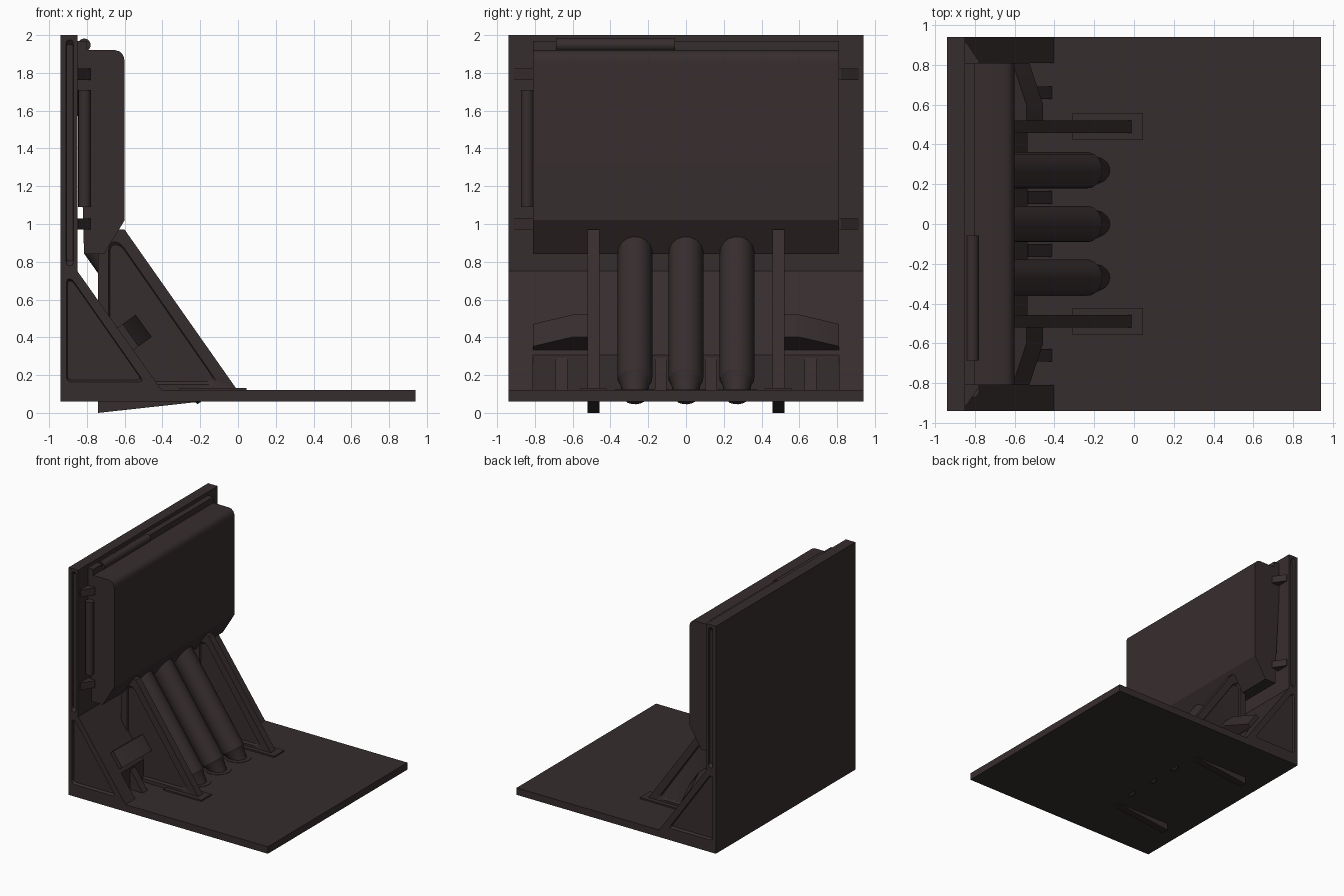
import bpy, bmesh, math
from mathutils import Vector

if "Cube" in bpy.data.objects:
    bpy.data.objects.remove(bpy.data.objects["Cube"])

mat = bpy.data.materials.new("dark brown")
mat.diffuse_color = (0.037, 0.026, 0.027, 1)
mat.use_nodes = True
mat.node_tree.nodes["Principled BSDF"].inputs["Base Color"].default_value = mat.diffuse_color


def finish(name, bm):
    bmesh.ops.recalc_face_normals(bm, faces=bm.faces)
    me = bpy.data.meshes.new(name)
    bm.to_mesh(me)
    bm.free()
    ob = bpy.data.objects.new(name, me)
    bpy.context.collection.objects.link(ob)
    me.materials.append(mat)
    return ob


def loft(name, loops):
    """Closed solid through matching loops of 3D points."""
    bm = bmesh.new()
    rings = [[bm.verts.new(p) for p in lp] for lp in loops]
    n = len(rings[0])
    for a, b in zip(rings, rings[1:]):
        for i in range(n):
            j = (i + 1) % n
            bm.faces.new((a[i], a[j], b[j], b[i]))
    bm.faces.new(rings[0])
    bm.faces.new(rings[-1])
    return finish(name, bm)


def prism(name, prof, y0, y1):
    """Front (x, z) profile extruded along y."""
    return loft(name, [[(x, y, z) for x, z in prof] for y in (y0, y1)])


def box(name, x0, x1, y0, y1, z0, z1):
    return prism(name, [(x0, z0), (x1, z0), (x1, z1), (x0, z1)], y0, y1)


def cut(ob, cutter):
    m = ob.modifiers.new("cut", 'BOOLEAN')
    m.operation, m.object, m.solver = 'DIFFERENCE', cutter, 'EXACT'
    bpy.context.view_layer.objects.active = ob
    bpy.ops.object.modifier_apply(modifier=m.name)
    bpy.data.objects.remove(cutter)


def rounded(prof, r):
    """Round the corners of a profile; r is limited by the edge lengths."""
    out = []
    for i, p in enumerate(prof):
        p = Vector(p)
        ea, eb = Vector(prof[i - 1]) - p, Vector(prof[(i + 1) % len(prof)]) - p
        a = p + ea.normalized() * min(r, ea.length * 0.45)
        b = p + eb.normalized() * min(r, eb.length * 0.45)
        for k in range(5):
            t = k / 4
            out.append(a * (1 - t) ** 2 + p * (2 * t * (1 - t)) + b * t * t)
    return out


def pocket(ob, prof, r, y, depth):
    """Shallow rounded recess with slightly sloping walls, cut from y inwards."""
    pts = rounded(prof, r)
    c = sum(pts, Vector((0, 0))) / len(pts)
    s = math.copysign(1, depth)
    loops = []
    for yy, k in ((y + 0.01 * s, 1), (y, 1), (y - depth, 0.96)):
        loops.append([(c.x + (p.x - c.x) * k, yy, c.y + (p.y - c.y) * k) for p in pts])
    cut(ob, loft("cutter", loops))


def tube(name, start, axis, rings, n=16):
    """Round bar: rings are (distance along axis, radius)."""
    axis = Vector(axis).normalized()
    u = axis.orthogonal().normalized()
    v = axis.cross(u)
    loops = []
    for t, r in rings:
        c = Vector(start) + axis * t
        loops.append([c + (u * math.cos(i * math.tau / n) + v * math.sin(i * math.tau / n)) * r
                      for i in range(n)])
    return loft(name, loops)


# floor plate and upright wall
box("floor_plate", -0.94, 0.94, -0.94, 0.94, 0.06, 0.12)
wall = box("back_wall", -0.94, -0.85, -0.94, 0.94, 0.75, 2.0)

# sloping foot of the wall, notched between its two cheeks
foot = prism("wall_foot", [(-0.94, 0.115), (-0.94, 0.75), (-0.85, 0.75), (-0.40, 0.115)], -0.94, 0.94)
cut(foot, box("cutter", -0.535, -0.3, -0.81, 0.81, 0.05, 0.4))

# recesses in the outer side faces
for s in (-1, 1):
    pocket(wall, [(-0.91, 0.78), (-0.872, 0.78), (-0.872, 1.975), (-0.91, 1.975)], 0.018, 0.94 * s, 0.02 * s)
    pocket(foot, [(-0.908, 0.163), (-0.497, 0.163), (-0.88, 0.71), (-0.908, 0.71)], 0.03, 0.94 * s, 0.02 * s)

# large raised panel on the wall
prism("wall_panel", [(-0.85, 1.97), (-0.80, 1.97), (-0.80, 1.92), (-0.65, 1.92), (-0.628, 1.914),
                     (-0.612, 1.9), (-0.603, 1.88), (-0.60, 1.85), (-0.60, 1.02), (-0.71, 0.84),
                     (-0.815, 0.84), (-0.822, 1.09), (-0.85, 1.6)], -0.81, 0.81)

# bars along the panel's top and left edges
tube("top_bar", (-0.814, -0.687, 1.948), (0, 1, 0), [(0, 0.034), (0.63, 0.034)])
tube("side_bar", (-0.812, -0.84, 1.09), (0, 0, 1), [(0, 0.034), (0.62, 0.034)])

# triangular clips beside the panel
for s in (-1, 1):
    for z in (0.97, 1.762):
        loft("panel_clip", [[(-0.855, 0.80 * s, h), (-0.78, 0.80 * s, h), (-0.78, 0.82 * s, h),
                             (-0.845, 0.915 * s, h), (-0.855, 0.915 * s, h)] for h in (z, z + 0.06)])

# leaning pipes with tapered ends and floor rings
for y in (-0.27, 0, 0.27):
    tube("leaning_pipe", (-0.741, y, 0.898), (0.575, 0, -0.818),
         [(0, 0.092), (0.88, 0.092), (0.90, 0.08), (1.0, 0.06)])
    tube("pipe_ring", (-0.19, y, 0.115), (0, 0, 1), [(0, 0.105), (0.008, 0.105)], 24)

# triangular struts and their foot pads
for s in (-1, 1):
    yc = 0.49 * s
    strut = prism("strut", [(-0.74, 0.0), (-0.01, 0.08), (-0.01, 0.13), (-0.60, 0.97), (-0.74, 0.97)],
                  yc - 0.031, yc + 0.031)
    for f in (-1, 1):
        pocket(strut, [(-0.685, 0.15), (-0.10, 0.15), (-0.625, 0.905), (-0.685, 0.905)],
               0.05, yc + 0.031 * f, 0.012 * f)
    box("strut_pad", -0.31, 0.045, yc - 0.068, yc + 0.068, 0.115, 0.132)

# brackets on the slope, thinning towards the cheeks
d, n = Vector((0.581, 0, -0.814)), Vector((0.814, 0, 0.581))
base = Vector((-0.635, 0, 0.453))
for s in (-1, 1):
    loops = []
    for y, h in ((0.50, 0.115), (0.60, 0.115), (0.81, 0.03)):
        o = base + Vector((0, y * s, 0))
        loops.append([o - n * 0.02, o + n * h, o + n * h + d * 0.145, o - n * 0.02 + d * 0.145])
    loft("slope_bracket", loops)

    # small ribs in the notch
    for y in (0.133, 0.66):
        prism("notch_rib", [(-0.55, 0.115), (-0.55, 0.29), (-0.53, 0.29), (-0.41, 0.115)],
              y * s - 0.032, y * s + 0.032)

# smooth round parts, keep hard edges
bpy.ops.object.select_all(action='DESELECT')
for ob in bpy.context.collection.objects:
    ob.select_set(True)
    bpy.context.view_layer.objects.active = ob
bpy.ops.object.shade_smooth_by_angle(angle=math.radians(30))
